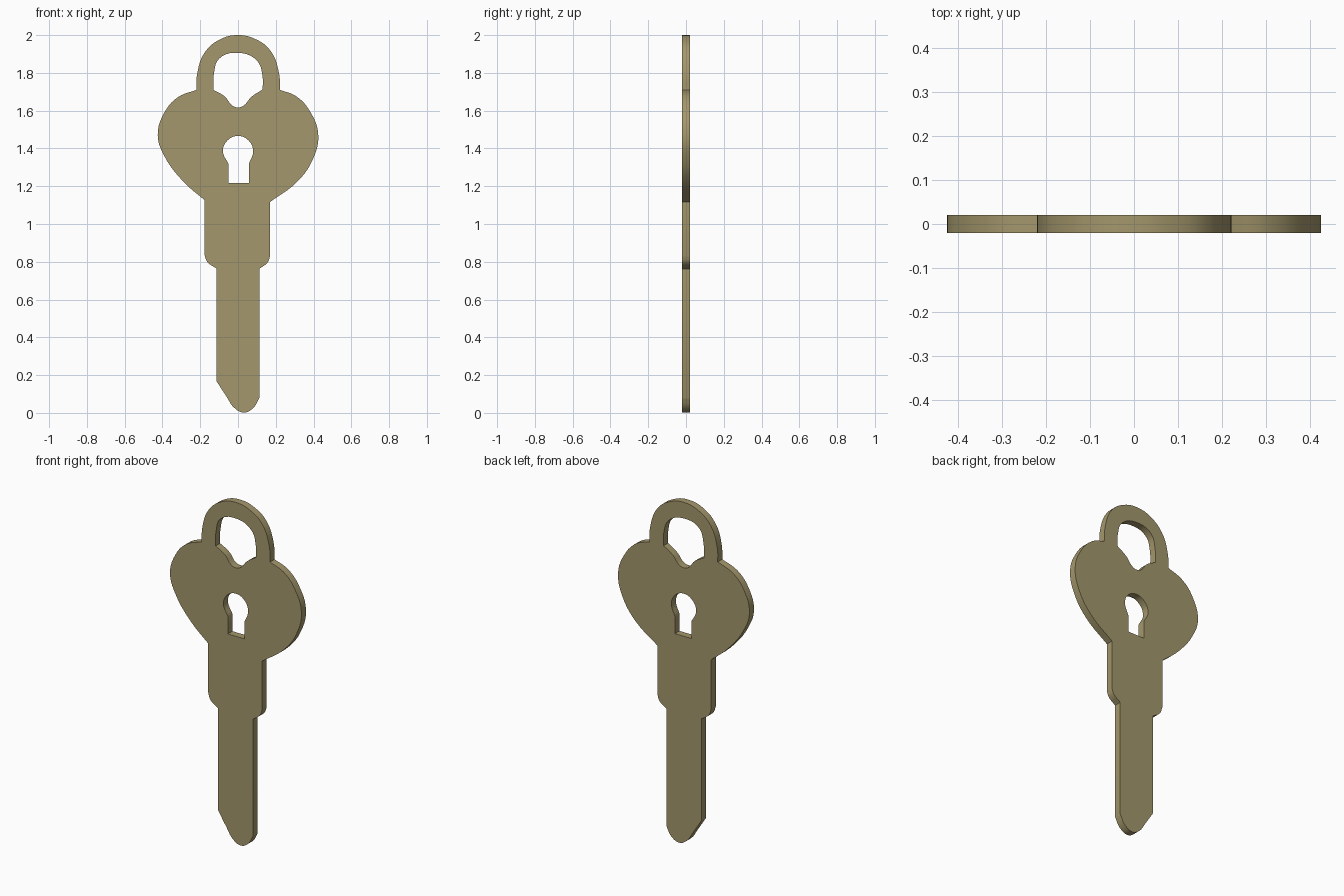
import bpy, bmesh, math

if "Cube" in bpy.data.objects:
    bpy.data.objects.remove(bpy.data.objects["Cube"])

# Outline points are (x, z) or (x, z, 1) where 1 marks a sharp corner
OUTLINE = [
    # shackle, left to right
    (-0.22, 1.71, 1), (-0.217, 1.79), (-0.175, 1.91), (-0.09, 1.98), (0, 2.0),
    (0.09, 1.98), (0.17, 1.92), (0.217, 1.80), (0.222, 1.71, 1),
    # right heart lobe
    (0.31, 1.675), (0.385, 1.59), (0.425, 1.47), (0.395, 1.34), (0.315, 1.225), (0.17, 1.117, 1),
    # collar and blade, right
    (0.17, 0.83, 1), (0.157, 0.797), (0.113, 0.763, 1), (0.113, 0.08, 1),
    # tip
    (0.08, 0.025), (0.03, 0.002), (-0.02, 0.027), (-0.06, 0.085), (-0.115, 0.17, 1),
    # blade and collar, left
    (-0.115, 0.765, 1), (-0.163, 0.80), (-0.178, 0.84, 1), (-0.178, 1.127, 1),
    # left heart lobe
    (-0.29, 1.225), (-0.39, 1.36), (-0.425, 1.47), (-0.39, 1.59), (-0.32, 1.67),
]
SHACKLE_HOLE = [
    (-0.13, 1.71, 1), (-0.127, 1.80), (-0.10, 1.875), (0, 1.906), (0.10, 1.865),
    (0.13, 1.78), (0.13, 1.712, 1), (0.07, 1.672), (0.03, 1.627), (0, 1.617),
    (-0.03, 1.627), (-0.07, 1.675),
]
KEYHOLE = [
    (-0.05, 1.217, 1), (-0.05, 1.318, 1), (-0.08, 1.387), (-0.055, 1.443), (0, 1.466),
    (0.055, 1.443), (0.08, 1.387), (0.057, 1.318, 1), (0.057, 1.217, 1),
]


def add_loop(curve, pts):
    sp = curve.splines.new('BEZIER')
    sp.bezier_points.add(len(pts) - 1)
    sp.use_cyclic_u = True
    for bp, p in zip(sp.bezier_points, pts):
        bp.co = (p[0], p[1], 0)
        kind = 'VECTOR' if len(p) == 3 else 'AUTO'
        bp.handle_left_type = bp.handle_right_type = kind


brass = bpy.data.materials.new("olive_brass")
brass.diffuse_color = (0.37, 0.31, 0.15, 1)
brass.use_nodes = True
brass.node_tree.nodes["Principled BSDF"].inputs["Base Color"].default_value = brass.diffuse_color

# Key plate: one flat profile with two holes, extruded
curve = bpy.data.curves.new("key_plate", 'CURVE')
curve.dimensions = '2D'
curve.fill_mode = 'BOTH'
curve.resolution_u = 5
curve.extrude = 0.021
for loop in (OUTLINE, SHACKLE_HOLE, KEYHOLE):
    add_loop(curve, loop)
curve.materials.append(brass)
key = bpy.data.objects.new("key_plate", curve)
key.rotation_euler = (math.pi / 2, 0, 0)
bpy.context.collection.objects.link(key)
bpy.context.view_layer.objects.active = key
key.select_set(True)
bpy.ops.object.convert(target='MESH')
key = bpy.context.object

# Weld caps to the rim
bm = bmesh.new()
bm.from_mesh(key.data)
bmesh.ops.remove_doubles(bm, verts=bm.verts, dist=0.0005)
bmesh.ops.recalc_face_normals(bm, faces=bm.faces)
bm.to_mesh(key.data)
bm.free()
bpy.ops.object.shade_smooth_by_angle(angle=math.radians(30))
